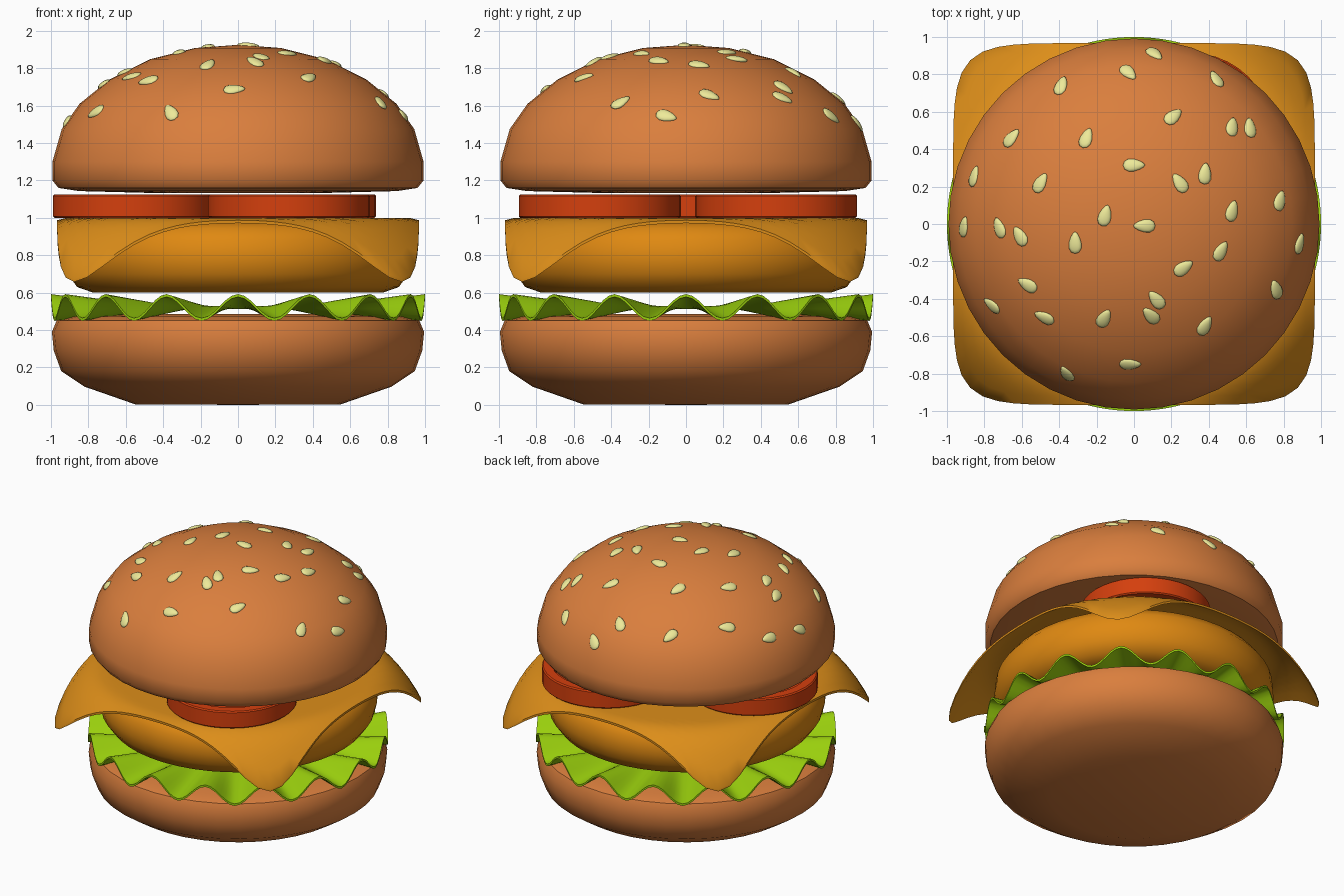
import bpy, bmesh, math
from mathutils import Vector, Matrix
from mathutils.bvhtree import BVHTree

if "Cube" in bpy.data.objects:
    bpy.data.objects.remove(bpy.data.objects["Cube"])


def material(name, rgb):
    m = bpy.data.materials.new(name)
    m.diffuse_color = (*rgb, 1)
    m.use_nodes = True
    m.node_tree.nodes["Principled BSDF"].inputs["Base Color"].default_value = m.diffuse_color
    return m


BUN = material("bun", (0.70, 0.21, 0.047))
PATTY = material("patty", (0.74, 0.25, 0.006))
CHEESE = material("cheese", (0.72, 0.27, 0.01))
LETTUCE = material("lettuce", (0.32, 0.62, 0.004))
TOMATO = material("tomato", (0.66, 0.05, 0.004))
SEED = material("seed", (0.85, 0.82, 0.32))


def finish(name, bm, mat, angle=42):
    bmesh.ops.recalc_face_normals(bm, faces=bm.faces)
    me = bpy.data.meshes.new(name)
    bm.to_mesh(me)
    bm.free()
    me.shade_smooth()
    me.set_sharp_from_angle(angle=math.radians(angle))
    me.materials.append(mat)
    ob = bpy.data.objects.new(name, me)
    bpy.context.collection.objects.link(ob)
    return ob


def skin(name, loops, mat):
    """Closed solid through rings of points; first and last rings are single points."""
    bm = bmesh.new()
    rings = [[bm.verts.new(p) for p in loop] for loop in loops]
    for a, b in zip(rings, rings[1:]):
        n = max(len(a), len(b))
        for i in range(n):
            j = (i + 1) % n
            if len(a) == 1:
                bm.faces.new((a[0], b[i], b[j]))
            elif len(b) == 1:
                bm.faces.new((a[i], b[0], a[j]))
            else:
                bm.faces.new((a[i], b[i], b[j], a[j]))
    return finish(name, bm, mat)


def lathe(name, profile, mat, segs=40, centre=(0, 0)):
    loops = []
    for r, z in profile:
        angles = [2 * math.pi * i / segs for i in range(segs if r > 0 else 1)]
        loops.append([(centre[0] + r * math.cos(a), centre[1] + r * math.sin(a), z)
                      for a in angles])
    return skin(name, loops, mat)


def sheet(name, radius, height, thick, rings, segs, mat):
    """Thin slice: radius(angle) gives the outline, height(r, angle) the top."""
    def loop(t, dz):
        out = []
        for i in range(segs if t > 0 else 1):
            a = 2 * math.pi * i / segs
            r = t * radius(a)
            out.append((r * math.cos(a), r * math.sin(a), height(r, a) + dz))
        return out
    ts = [i / rings for i in range(rings + 1)]
    loops = [loop(t, 0) for t in ts] + [loop(t, -thick) for t in reversed(ts)]
    return skin(name, loops, mat)


# Bottom bun
lathe("bottom_bun", [(0, 0), (0.55, 0.003), (0.82, 0.097), (0.945, 0.18), (0.985, 0.29),
                     (0.995, 0.39), (0.97, 0.45), (0.9, 0.473), (0.6, 0.485), (0, 0.485)], BUN)

# Lettuce, sixteen ripples growing towards the rim
sheet("lettuce", lambda a: 1.0,
      lambda r, a: 0.528 + 0.064 * max(0, (r - 0.5) / 0.5) * math.cos(16 * a),
      0.015, 12, 192, LETTUCE)

# Patty
lathe("patty", [(0, 0.6), (0.78, 0.602), (0.86, 0.63), (0.91, 0.7), (0.93, 0.78),
                (0.92, 0.88), (0.87, 0.945), (0.78, 0.98), (0, 0.98)], PATTY, 48)

# Cheese slice, rounded square with drooping corners
sheet("cheese",
      lambda a: 0.967 / (abs(math.cos(a)) ** 7 + abs(math.sin(a)) ** 7) ** (1 / 7),
      lambda r, a: 1.0 - 2.85 * max(0, r - 0.9) ** 2,
      0.016, 20, 96, CHEESE)

# Three tomato slices with a raised rim
for i, c in enumerate([(0.305, 0.482), (-0.557, 0.02), (0.272, -0.461)]):
    lathe(f"tomato_slice_{i + 1}",
          [(0, 1.02), (0.35, 1.02), (0.365, 1.0), (0.425, 1.0), (0.433, 1.008),
           (0.433, 1.117), (0.425, 1.125), (0.365, 1.125), (0.35, 1.105), (0, 1.105)],
          TOMATO, 40, c)

# Top bun
top = lathe("top_bun", [(0, 1.132), (0.5, 1.134), (0.85, 1.143), (0.96, 1.16), (0.992, 1.2),
                        (0.992, 1.30), (0.942, 1.475), (0.847, 1.61), (0.686, 1.74),
                        (0.47, 1.848), (0.23, 1.908), (0, 1.925)], BUN)

# Sesame seeds: x, y and heading in degrees, dropped onto the bun
SEEDS = [(.11, .91, -40), (-.03, .81, -45), (-.39, .74, 70), (.44, .775, 120), (-.655, .46, 50),
         (-.255, .46, 70), (.21, .575, 40), (.525, .52, 80), (.62, .515, 95), (-.855, .255, 75),
         (-.5, .22, 60), (0, .315, 0), (.245, .22, 125), (.38, .27, 85), (-.155, .045, 75),
         (.055, -.01, 180), (-.91, -.015, 80), (-.72, -.02, 110), (-.61, -.065, 120),
         (-.315, -.1, 90), (.525, .07, 75), (.78, .125, 75), (.885, -.105, 75),
         (.465, -.145, 60), (.265, -.235, 35), (-.57, -.325, 150), (-.76, -.435, 140),
         (-.48, -.5, 155), (-.16, -.505, 60), (.12, -.405, 130), (.09, -.49, 135),
         (.76, -.35, 110), (.38, -.545, 60), (-.36, -.8, 120), (-.02, -.75, 0)]
bun = bmesh.new()
bun.from_mesh(top.data)
tree = BVHTree.FromBMesh(bun)
bun.free()
bm = bmesh.new()
for x, y, deg in SEEDS:
    hit, n, _, _ = tree.ray_cast(Vector((x, y, 3)), Vector((0, 0, -1)))
    c, s = math.cos(math.radians(deg)), math.sin(math.radians(deg))
    t = Vector((c, s, -(n.x * c + n.y * s) / n.z)).normalized()
    frame = Matrix((t, n.cross(t), n)).transposed()
    for v in bmesh.ops.create_uvsphere(bm, u_segments=12, v_segments=8, radius=1)["verts"]:
        taper = 1 - 0.35 * v.co.x
        v.co = hit + frame @ Vector((v.co.x * 0.059, v.co.y * 0.034 * taper, v.co.z * 0.016))
finish("sesame_seeds", bm, SEED, 80)
